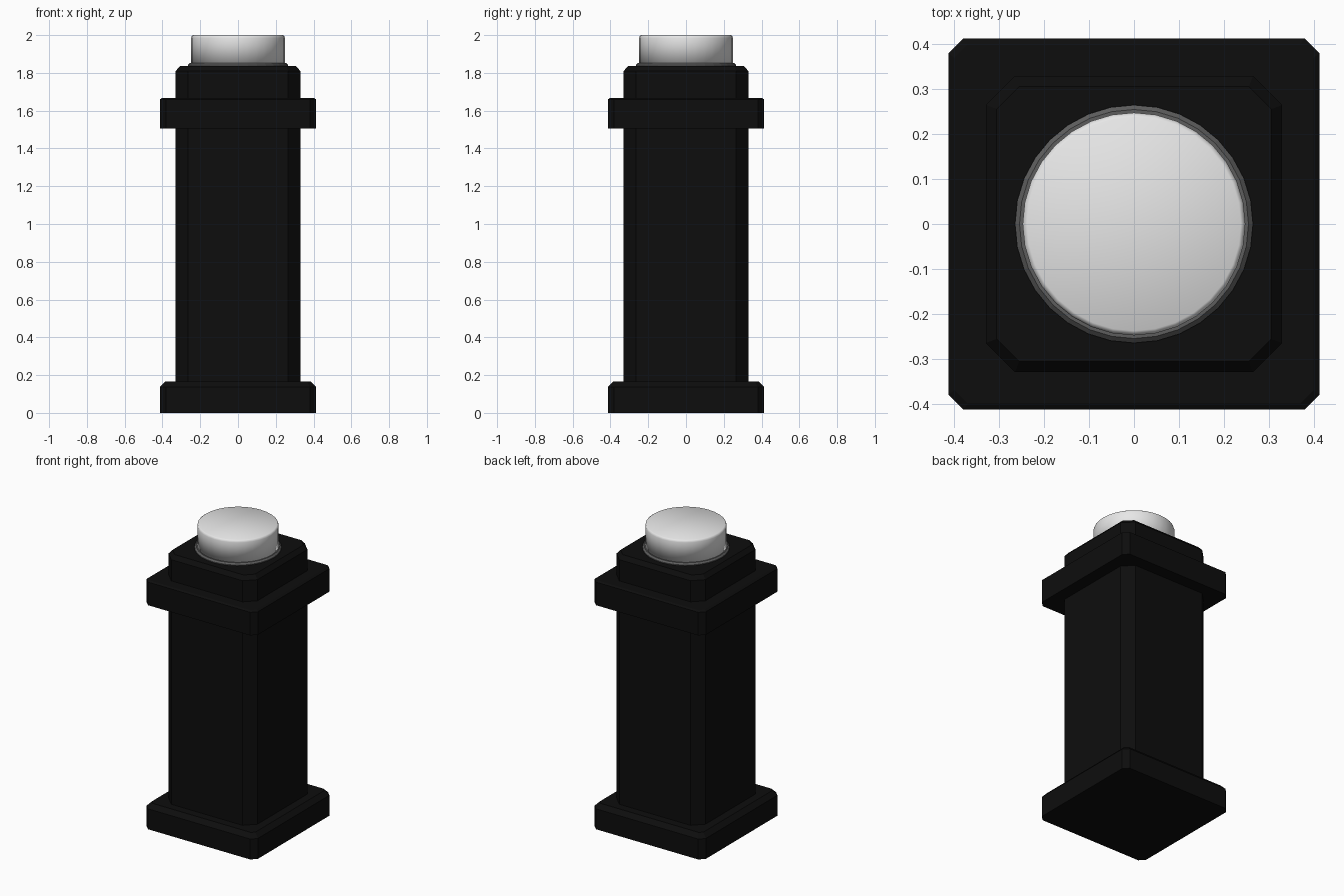
import bpy, bmesh, math

cube = bpy.data.objects.get("Cube")
if cube:
    bpy.data.objects.remove(cube, do_unlink=True)


def material(name, value):
    mat = bpy.data.materials.new(name)
    mat.use_nodes = True
    color = (value, value, value, 1)
    mat.diffuse_color = color
    mat.node_tree.nodes["Principled BSDF"].inputs["Base Color"].default_value = color
    return mat


def octagon(half, cut):
    """Square outline with cut corners, counter-clockwise."""
    pts = []
    for sx, sy in ((1, 1), (-1, 1), (-1, -1), (1, -1)):
        pair = [(sx * half, sy * (half - cut)), (sx * (half - cut), sy * half)]
        pts += pair if sx * sy > 0 else pair[::-1]
    return pts


def circle(radius, count=32):
    return [(radius * math.cos(math.tau * i / count),
             radius * math.sin(math.tau * i / count)) for i in range(count)]


def loft(name, layers, mat, smooth=False):
    """Skin a stack of (outline, height) layers and cap both ends."""
    bm = bmesh.new()
    rings = [[bm.verts.new((x, y, z)) for x, y in outline] for outline, z in layers]
    for low, high in zip(rings, rings[1:]):
        for i in range(len(low)):
            j = (i + 1) % len(low)
            bm.faces.new((low[i], low[j], high[j], high[i]))
    bm.faces.new(rings[0][::-1])
    bm.faces.new(rings[-1])
    for face in bm.faces:
        face.smooth = smooth
    mesh = bpy.data.meshes.new(name)
    bm.to_mesh(mesh)
    bm.free()
    mesh.materials.append(mat)
    obj = bpy.data.objects.new(name, mesh)
    bpy.context.collection.objects.link(obj)
    return obj


black = material("black", 0.004)
gray = material("dark gray", 0.11)
white = material("lamp white", 0.8)

# Square base with a chamfered top edge
loft("base", [(octagon(0.413, 0.033), 0), (octagon(0.413, 0.033), 0.137),
              (octagon(0.385, 0.02), 0.167)], black)

# Post with broad corner chamfers
loft("post", [(octagon(0.33, 0.065), 0.16), (octagon(0.33, 0.065), 1.81),
              (octagon(0.306, 0.05), 1.837)], black)

# Collar near the top
loft("collar", [(octagon(0.413, 0.033), 1.505), (octagon(0.413, 0.033), 1.66),
                (octagon(0.4, 0.03), 1.668)], black)

# Seat ring under the lamp
loft("lamp_ring", [(circle(0.265), 1.835), (circle(0.265), 1.842),
                   (circle(0.255), 1.852)], gray)

# Lamp with a softened rim
loft("lamp", [(circle(0.248), 1.845), (circle(0.248), 1.985),
              (circle(0.245), 1.995), (circle(0.238), 2.0)], white, smooth=True)
